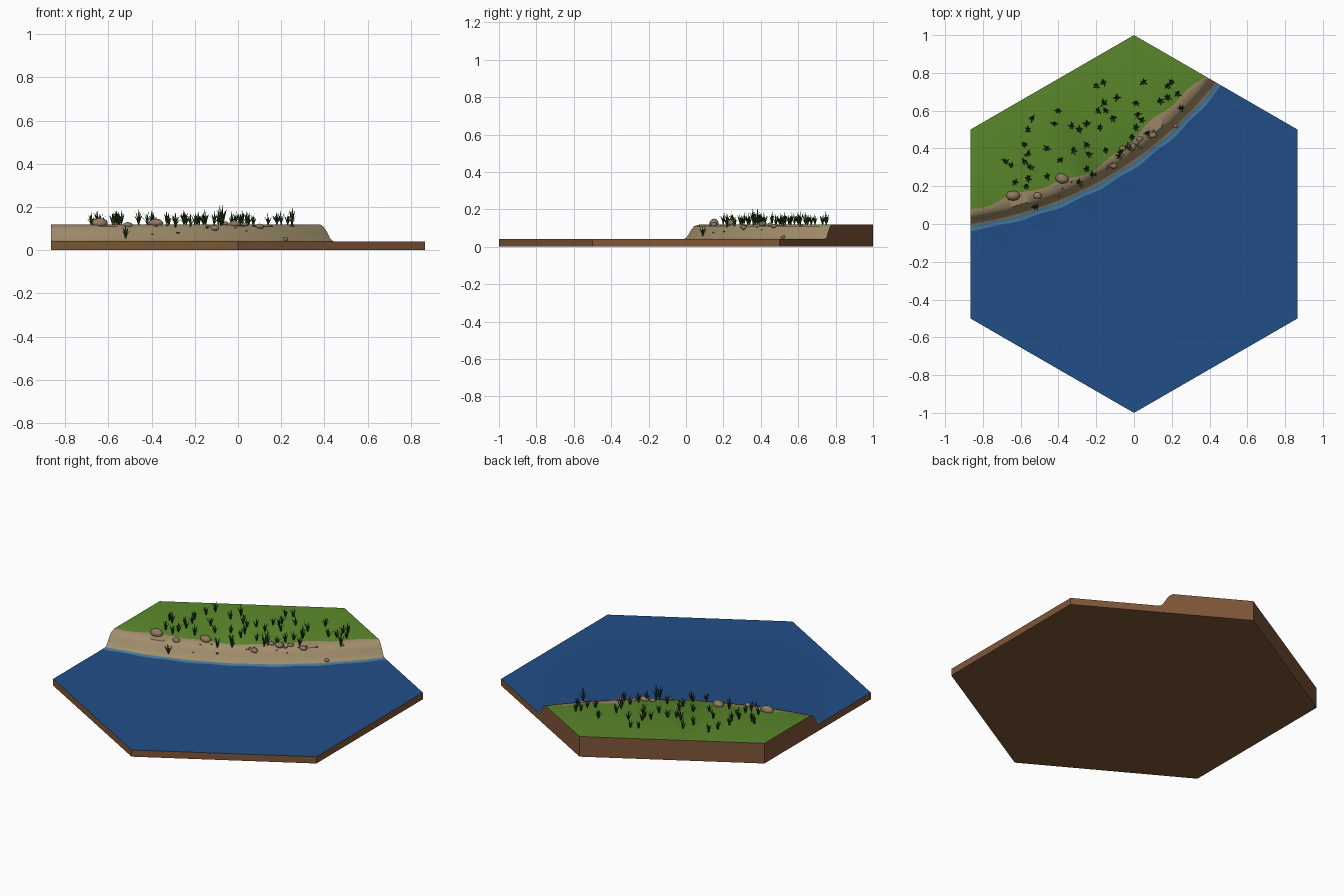
import bpy, bmesh, math, random
from mathutils import Vector, Matrix

if "Cube" in bpy.data.objects:
    bpy.data.objects.remove(bpy.data.objects["Cube"])

random.seed(7)


def mat(name, r, g, b):
    lin = [((c / 255 + 0.055) / 1.055) ** 2.4 for c in (r, g, b)]
    m = bpy.data.materials.new(name)
    m.diffuse_color = (*lin, 1)
    m.use_nodes = True
    m.node_tree.nodes["Principled BSDF"].inputs["Base Color"].default_value = m.diffuse_color
    return m


WATER, FOAM, SAND = mat("water blue", 33, 78, 135), mat("shallow blue", 74, 124, 160), mat("sand", 162, 142, 108)
GRASS, EARTH = mat("grass green", 91, 136, 43), mat("earth brown", 128, 87, 56)
ROCK, PEBBLE = mat("rock", 143, 122, 97), mat("pebble", 112, 92, 68)
BLADE, BLADE2 = mat("dark blade", 40, 68, 28), mat("light blade", 58, 94, 34)


def finish(bm, name, mats, angle=None):
    me = bpy.data.meshes.new(name)
    bm.to_mesh(me)
    bm.free()
    for m in mats:
        me.materials.append(m)
    ob = bpy.data.objects.new(name, me)
    bpy.context.collection.objects.link(ob)
    if angle:
        bpy.ops.object.select_all(action='DESELECT')
        ob.select_set(True)
        bpy.context.view_layer.objects.active = ob
        bpy.ops.object.shade_smooth_by_angle(angle=math.radians(angle))
    return ob


# Shore frame: u runs along the shore, d runs inland
C, S = math.sqrt(3) / 2, 0.5
WATER_Z, LAND_Z = 0.04, 0.12


def shore(u):
    return 0.25 + 0.26 * u * u


def grass_edge(u):
    return 0.124 + 0.018 * math.cos(7.66 * (u + 0.43)) + 0.009 * math.sin(23 * u)


def profile(u):
    """(distance inland, height) across the bank at u"""
    d, w = shore(u), 0.004 * math.sin(27 * u)
    bank = [(w, WATER_Z), (0.028 + w / 2, 0.042), (0.042, 0.052), (0.056, 0.074),
            (0.070, 0.095), (0.083, 0.110), (grass_edge(u), LAND_Z)]
    return [(-1.1, WATER_Z)] + [(d + s, z) for s, z in bank] + [(1.1, LAND_Z)]


def ground(x, y):
    u, d = x * C + y * S, -x * S + y * C
    p = profile(u)
    for (a, za), (b, zb) in zip(p, p[1:]):
        if a <= d <= b:
            return za + (zb - za) * (d - a) / (b - a)
    return LAND_Z


# Hexagonal tile: surface strips, trimmed to the hexagon, walls pulled down
bm = bmesh.new()
N = 90
rows = []
for i in range(N + 1):
    u = -1.08 + 2.16 * i / N
    rows.append([bm.verts.new((u * C - d * S, u * S + d * C, z)) for d, z in profile(u)])
strip = [0, 1, 2, 2, 2, 2, 2, 3]
for a, b in zip(rows, rows[1:]):
    for j, m in enumerate(strip):
        f = bm.faces.new((a[j], b[j], b[j + 1], a[j + 1]))
        f.material_index = m
for k in range(6):
    n = Vector((math.cos(k * math.pi / 3), math.sin(k * math.pi / 3), 0))
    bmesh.ops.bisect_plane(bm, geom=bm.verts[:] + bm.edges[:] + bm.faces[:], dist=1e-5,
                           plane_co=n * C, plane_no=n, clear_outer=True)
rim = [e for e in bm.edges if e.is_boundary]
ext = bmesh.ops.extrude_edge_only(bm, edges=rim)["geom"]
for g in ext:
    if isinstance(g, bmesh.types.BMVert):
        g.co.z = 0
    elif isinstance(g, bmesh.types.BMFace):
        g.material_index = 4
base = [e for e in bm.edges if e.is_boundary]
for f in bmesh.ops.edgeloop_fill(bm, edges=base)["faces"]:
    f.material_index = 4
bmesh.ops.recalc_face_normals(bm, faces=bm.faces[:])
finish(bm, "shore_tile", [WATER, FOAM, SAND, GRASS, EARTH], 40)


# Stones lying on the bank: x, y, length
def stones(name, items, material, flat):
    bm = bmesh.new()
    for x, y, size in items:
        r = size / 2
        m = (Matrix.Translation((x, y, ground(x, y) + r * flat * 0.3))
             @ Matrix.Rotation(random.uniform(-0.4, 1.0), 4, 'Z')
             @ Matrix.Diagonal((r, r * random.uniform(0.65, 0.85), r * flat, 1)))
        made = bmesh.ops.create_icosphere(bm, subdivisions=2, radius=1, matrix=m)["verts"]
        c = m.translation
        for v in made:
            v.co = c + (v.co - c) * random.uniform(0.92, 1.08)
    finish(bm, name, [material], 50)


stones("rocks", [(-.64, .15, .078), (-.51, .15, .045), (-.38, .24, .07), (-.11, .31, .045),
                 (-.015, .41, .055), (-.06, .40, .035), (.03, .45, .035), (.10, .47, .042),
                 (.22, .52, .028), (.25, .62, .026)], ROCK, 0.6)
pebbles = []
for i in range(16):
    u = random.uniform(-0.5, 0.5)
    d = shore(u) + random.uniform(0.055, 0.1)
    pebbles.append((u * C - d * S, u * S + d * C, random.uniform(0.010, 0.020)))
stones("pebbles", pebbles, PEBBLE, 0.5)

# Grass tufts: x, y in hundredths
TUFTS = [(-16, 75), (-20, 73), (-9, 67), (5, 75), (18, 73), (20, 75), (23, 69), (18, 67), (14, 65),
         (-16, 64), (-19, 60), (-15, 60), (-11, 56), (1, 64), (2, 58), (1, 51), (-1, 46), (7, 48),
         (4, 55), (-40, 60), (-42, 53), (-54, 56), (-56, 50), (-33, 52), (-25, 53), (-29, 50),
         (-18, 51), (-46, 40), (-25, 42), (-24, 37), (-32, 39), (-58, 42), (-56, 37), (-58, 33),
         (-68, 33), (-65, 31), (-55, 30), (-56, 24), (-57, 20), (-63, 22), (-46, 25), (-39, 34),
         (-25, 29), (-15, 39), (-8, 36), (-3, 41), (-29, 22), (-52, 9), (-7, 38), (25, 61), (-22, 26)]
bm = bmesh.new()


def blade(root, ang, h, lean, w, mi):
    out = Vector((math.cos(ang), math.sin(ang), 0))
    side = Vector((-out.y, out.x, 0))
    pts = []
    for t, k in ((0, 0.6), (0.4, 1.0), (0.75, 0.65)):
        p = root + out * (lean * t ** 1.6) + Vector((0, 0, h * t))
        pts.append([bm.verts.new(p + side * w * k * s) for s in (-0.5, 0.5)])
    tip = bm.verts.new(root + out * lean + Vector((0, 0, h)))
    for a, b in zip(pts, pts[1:]):
        bm.faces.new((a[0], a[1], b[1], b[0])).material_index = mi
    bm.faces.new((pts[-1][0], pts[-1][1], tip)).material_index = mi


for i, (x, y) in enumerate(TUFTS):
    x, y = x / 100, y / 100
    root = Vector((x, y, ground(x, y) - 0.003))
    tall = 1.5 if i in (44, 48, 49) else random.uniform(0.85, 1.15)
    turn = random.uniform(0, 6.28)
    for k in range(6):
        blade(root, turn + k * 1.05 + random.uniform(-.3, .3), tall * random.uniform(0.035, 0.055),
              random.uniform(0.014, 0.028), 0.009, 1 if k == 3 else 0)
    blade(root, turn, tall * 0.065, 0.006, 0.009, 0)
finish(bm, "grass_tufts", [BLADE, BLADE2])
